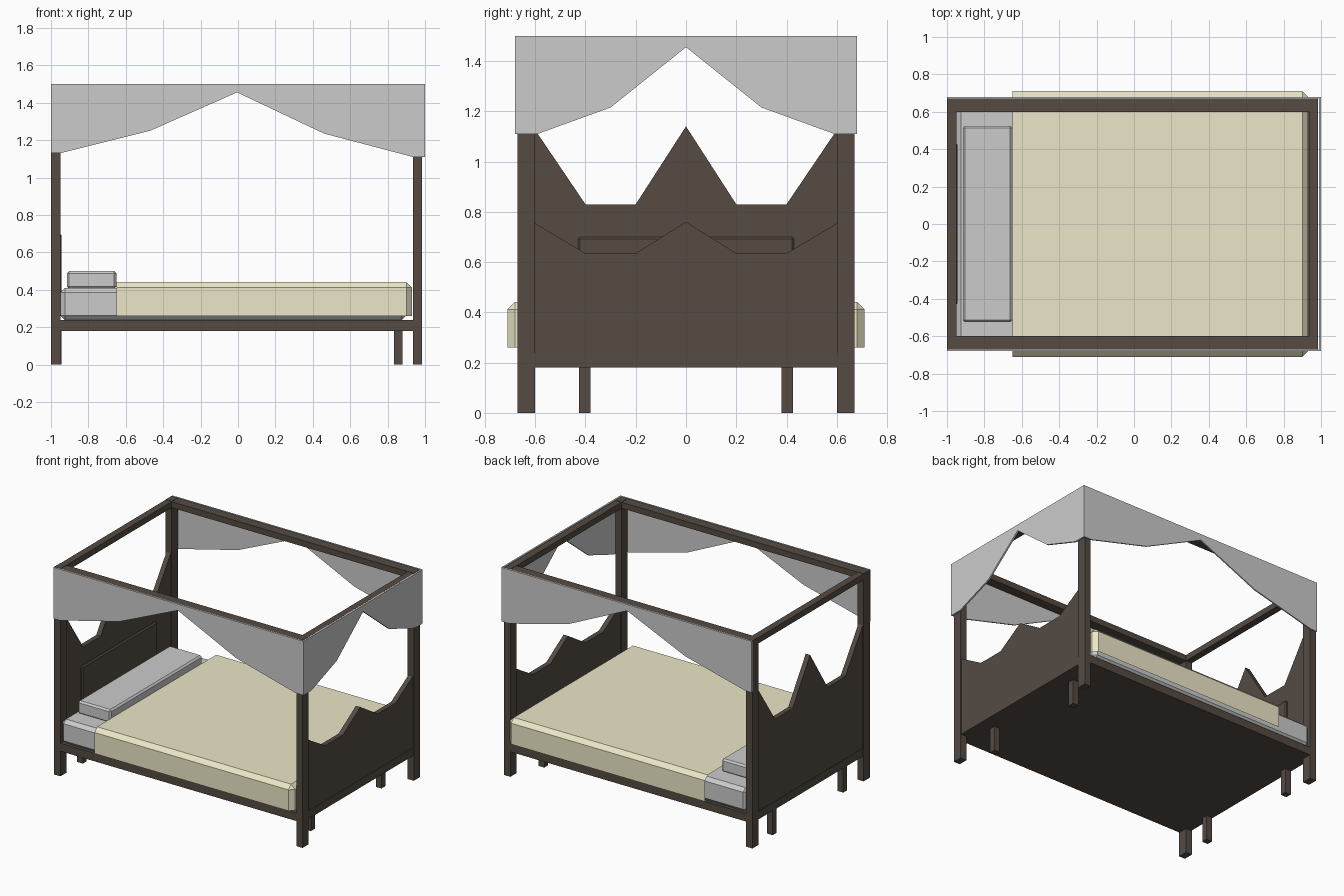
import bpy, bmesh

if "Cube" in bpy.data.objects:
    bpy.data.objects.remove(bpy.data.objects["Cube"])


def material(name, rgb):
    m = bpy.data.materials.new(name)
    m.diffuse_color = (*rgb, 1)
    m.use_nodes = True
    m.node_tree.nodes["Principled BSDF"].inputs["Base Color"].default_value = m.diffuse_color
    return m


WOOD = material("dark_wood", (0.09, 0.07, 0.055))
CLOTH = material("tan_cloth", (0.84, 0.80, 0.58))


def finish(name, bm, mat=None):
    bmesh.ops.recalc_face_normals(bm, faces=bm.faces)
    me = bpy.data.meshes.new(name)
    bm.to_mesh(me)
    bm.free()
    if mat:
        me.materials.append(mat)
    ob = bpy.data.objects.new(name, me)
    bpy.context.collection.objects.link(ob)
    return ob


def box_bm(x, y, z, bevel=0):
    """Box from (min, max) ranges, with optional one-step chamfer."""
    bm = bmesh.new()
    bmesh.ops.create_cube(bm, size=1)
    for v in bm.verts:
        v.co = [r[0] + (c + 0.5) * (r[1] - r[0]) for c, r in zip(v.co, (x, y, z))]
    if bevel:
        bmesh.ops.bevel(bm, geom=bm.edges[:], offset=bevel, segments=1, affect='EDGES')
    return bm


def box(name, x, y, z, mat=None, bevel=0):
    return finish(name, box_bm(x, y, z, bevel), mat)


def panel(name, outline, axis, lo, hi, mat=None):
    """Flat outline (u, z) extruded along x or y from lo to hi."""
    bm = bmesh.new()
    pts = [(lo, u, z) if axis == 'x' else (u, lo, z) for u, z in outline]
    face = bm.faces.new([bm.verts.new(p) for p in pts])
    ext = bmesh.ops.extrude_face_region(bm, geom=[face])
    for g in ext["geom"]:
        if isinstance(g, bmesh.types.BMVert):
            setattr(g.co, axis, hi)
    return finish(name, bm, mat)


def mirrored(half):
    """Complete a left-right symmetric profile; half ends at u = 0."""
    return half + [(-u, z) for u, z in half[-2::-1]]


# four posts, short inner legs and canopy rails
for side, s in (("front", -1), ("back", 1)):
    y = sorted((s * 0.60, s * 0.67))
    for end, x in (("head", (-1, -0.95)), ("foot", (0.935, 0.985))):
        box(f"{side}_{end}_post", x, y, (0, 1.5), WOOD)
    for end, x in (("head", (-0.99, -0.943)), ("foot", (0.835, 0.88))):
        box(f"{side}_{end}_inner_leg", x, sorted((s * 0.38, s * 0.425)), (0, 0.19), WOOD)
    box(f"{side}_canopy_rail", (-0.95, 0.935), y, (1.455, 1.498), WOOD)
for end, x in (("head", (-1, -0.95)), ("foot", (0.935, 0.985))):
    box(f"{end}_canopy_rail", x, (-0.6, 0.6), (1.455, 1.498), WOOD)

# bed base
box("bed_base", (-0.995, 0.98), (-0.668, 0.668), (0.18, 0.238), WOOD)

# pointed headboard and lower footboard
for name, x, top, notch in (("headboard", (-0.992, -0.957), 1.14, 0.83),
                            ("footboard", (0.943, 0.978), 0.76, 0.635)):
    profile = mirrored([(-0.61, 0.18), (-0.61, top), (-0.4, notch), (-0.2, notch), (0, top)])
    panel(name, profile, 'x', *x, WOOD)
box("headboard_inset", (-0.965, -0.943), (-0.43, 0.43), (0.3, 0.7), WOOD, 0.008)

# mattress and pillow
box("mattress", (-0.95, 0.90), (-0.668, 0.668), (0.237, 0.41), None, 0.025)
box("pillow", (-0.915, -0.65), (-0.525, 0.525), (0.405, 0.50), None, 0.012)

# blanket: chamfered box cut open at the head end and underside
bm = box_bm((-0.75, 0.93), (-0.71, 0.71), (0.2, 0.442), 0.03)
for co, no in (((-0.65, 0, 0), (-1, 0, 0)), ((0, 0, 0.26), (0, 0, -1))):
    bmesh.ops.bisect_plane(bm, geom=bm.verts[:] + bm.edges[:] + bm.faces[:],
                           plane_co=co, plane_no=no, clear_outer=True)
finish("blanket", bm, CLOTH)

# swagged canopy drapes on both sides and the foot
side_swag = [(-1, 1.5), (-1, 1.13), (-0.95, 1.13), (-0.47, 1.25), (-0.005, 1.455),
             (0.46, 1.235), (0.935, 1.11), (0.995, 1.11), (0.995, 1.5)]
panel("front_drape", side_swag, 'y', -0.68, -0.671)
panel("back_drape", side_swag, 'y', 0.671, 0.68)
foot_swag = mirrored([(-0.68, 1.5), (-0.68, 1.11), (-0.59, 1.11), (-0.3, 1.215), (0, 1.455)])
panel("foot_drape", foot_swag, 'x', 0.988, 1.0)
